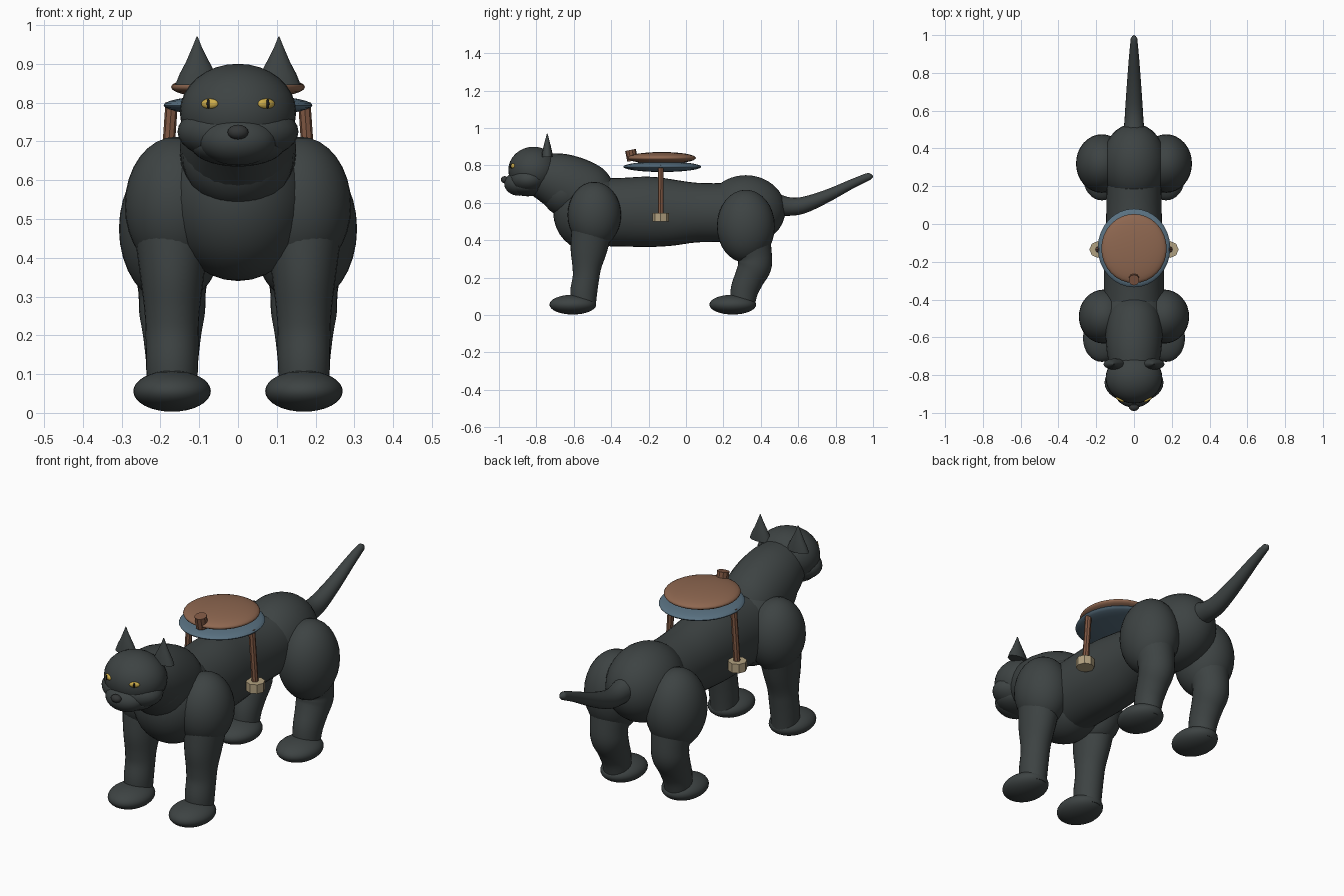
import bpy, bmesh, math
from mathutils import Vector, Matrix, Euler

if "Cube" in bpy.data.objects:
    bpy.data.objects.remove(bpy.data.objects["Cube"])


def material(name, rgb):
    m = bpy.data.materials.new(name)
    m.diffuse_color = (*rgb, 1)
    m.use_nodes = True
    m.node_tree.nodes["Principled BSDF"].inputs["Base Color"].default_value = m.diffuse_color
    return m


FUR = material("charcoal fur", (0.047, 0.056, 0.056))
NOSE = material("nose grey", (0.035, 0.038, 0.038))
GOLD = material("eye gold", (0.62, 0.42, 0.07))
BLACK = material("pupil black", (0.01, 0.01, 0.01))
LEATHER = material("saddle leather", (0.27, 0.135, 0.08))
STRAP = material("strap brown", (0.21, 0.095, 0.055))
BLUE = material("blanket blue", (0.10, 0.165, 0.22))
TAN = material("stirrup tan", (0.45, 0.36, 0.22))


def finish(bm, name, mat, angle=60):
    bmesh.ops.recalc_face_normals(bm, faces=bm.faces[:])
    me = bpy.data.meshes.new(name)
    bm.to_mesh(me)
    bm.free()
    me.materials.append(mat)
    ob = bpy.data.objects.new(name, me)
    bpy.context.collection.objects.link(ob)
    bpy.context.view_layer.objects.active = ob
    ob.select_set(True)
    if angle:
        bpy.ops.object.shade_smooth_by_angle(angle=math.radians(angle))
    ob.select_set(False)
    return ob


def ball(name, mat, loc, radii, rot=(0, 0, 0), seg=32):
    bm = bmesh.new()
    mtx = Matrix.LocRotScale(Vector(loc), Euler(rot), Vector(radii))
    bmesh.ops.create_uvsphere(bm, u_segments=seg, v_segments=seg // 2, radius=1, matrix=mtx)
    return finish(bm, name, mat)


def rod(name, mat, a, b, r, sides=8):
    a, b = Vector(a), Vector(b)
    bm = bmesh.new()
    rot = (b - a).to_track_quat('Z', 'Y')
    mtx = Matrix.LocRotScale((a + b) / 2, rot, Vector((1, 1, 1)))
    bmesh.ops.create_cone(bm, cap_ends=True, segments=sides, radius1=r, radius2=r,
                          depth=(b - a).length, matrix=mtx)
    return finish(bm, name, mat, 0)


def smooth_keys(keys, n=4):
    """Catmull-Rom interpolation of (y, z, side radius, normal radius)."""
    k = [Vector(p) for p in keys]
    k = [k[0]] + k + [k[-1]]
    out = []
    for i in range(1, len(k) - 2):
        for j in range(n):
            t = j / n
            p0, p1, p2, p3 = k[i - 1:i + 3]
            out.append(0.5 * (2 * p1 + (p2 - p0) * t + (2 * p0 - 5 * p1 + 4 * p2 - p3) * t ** 2
                              + (3 * p1 - p0 - 3 * p2 + p3) * t ** 3))
    return out + [k[-1]]


def tube(name, mat, x, keys, sides=28):
    """Loft elliptical rings along a path in a plane of constant x."""
    pts = smooth_keys(keys)
    bm = bmesh.new()
    rings = []
    for i, p in enumerate(pts):
        a, b = pts[max(i - 1, 0)], pts[min(i + 1, len(pts) - 1)]
        d = Vector((b[0] - a[0], b[1] - a[1])).normalized()
        ring = []
        for s in range(sides):
            t = 2 * math.pi * s / sides
            n = p[3] * math.sin(t)
            ring.append(bm.verts.new((x + p[2] * math.cos(t), p[0] - d.y * n, p[1] + d.x * n)))
        rings.append(ring)
    for r, q in zip(rings, rings[1:]):
        for s in range(sides):
            bm.faces.new((r[s], r[(s + 1) % sides], q[(s + 1) % sides], q[s]))
    bm.faces.new(rings[0])
    bm.faces.new(rings[-1])
    return finish(bm, name, mat)


def ear(name, side):
    """Thin curved triangular ear tapering to a point."""
    bm = bmesh.new()
    rings = []
    # height, inner x, outer x, half thickness
    for z, xi, xo, th in [(0.845, 0.045, 0.162, 0.030), (0.875, 0.058, 0.150, 0.026),
                          (0.905, 0.074, 0.134, 0.019), (0.94, 0.092, 0.119, 0.010),
                          (0.97, 0.104, 0.107, 0.002)]:
        c, h = (xi + xo) / 2, (xo - xi) / 2
        rings.append([bm.verts.new((side * (c + h * math.cos(t)), -0.742 + th * math.sin(t), z))
                      for t in [2 * math.pi * i / 12 for i in range(12)]])
    for r, q in zip(rings, rings[1:]):
        for i in range(12):
            bm.faces.new((r[i], r[(i + 1) % 12], q[(i + 1) % 12], q[i]))
    bm.faces.new(rings[0])
    bm.faces.new(rings[-1])
    finish(bm, name, FUR)


# Torso
tube("barrel", FUR, 0, [(-0.52, 0.55, 0.16, 0.18), (-0.35, 0.55, 0.160, 0.183),
                        (-0.2, 0.552, 0.158, 0.188), (-0.08, 0.548, 0.152, 0.178),
                        (0.05, 0.548, 0.147, 0.160), (0.18, 0.548, 0.145, 0.157),
                        (0.32, 0.55, 0.14, 0.16)], 36)
ball("chest", FUR, (0, -0.51, 0.55), (0.185, 0.2, 0.21))
ball("rump", FUR, (0, 0.32, 0.562), (0.17, 0.212, 0.186))

# Neck and head
tube("neck", FUR, 0, [(-0.44, 0.60, 0.12, 0.12), (-0.51, 0.635, 0.145, 0.16),
                      (-0.6, 0.68, 0.15, 0.165), (-0.69, 0.72, 0.142, 0.15),
                      (-0.78, 0.75, 0.12, 0.12)])
ball("throat", FUR, (0, -0.64, 0.665), (0.145, 0.135, 0.14))
ball("skull", FUR, (0, -0.815, 0.775), (0.15, 0.135, 0.125))
ball("cheeks", FUR, (0, -0.84, 0.725), (0.156, 0.105, 0.078))
ball("jaw", FUR, (0, -0.845, 0.69), (0.122, 0.10, 0.055))
ball("muzzle", FUR, (0, -0.892, 0.702), (0.10, 0.08, 0.064))
ball("nose", NOSE, (0, -0.97, 0.724), (0.027, 0.02, 0.019), seg=16)

# Tail
tube("tail", FUR, 0, [(0.44, 0.60, 0.065, 0.07), (0.53, 0.582, 0.052, 0.052),
                      (0.62, 0.586, 0.046, 0.045), (0.75, 0.635, 0.037, 0.034),
                      (0.88, 0.698, 0.027, 0.025), (0.965, 0.736, 0.019, 0.021),
                      (0.985, 0.741, 0.016, 0.017), (0.999, 0.744, 0.004, 0.005)], 20)

for side, tag in ((-1, "left"), (1, "right")):
    # Legs
    x = side * 0.17
    ball(f"{tag}_shoulder", FUR, (side * 0.16, -0.49, 0.535), (0.132, 0.143, 0.177))
    ball(f"{tag}_thigh", FUR, (side * 0.17, 0.32, 0.475), (0.137, 0.155, 0.195))
    tube(f"{tag}_front_leg", FUR, x, [(-0.50, 0.48, 0.10, 0.11), (-0.52, 0.35, 0.082, 0.098),
                                      (-0.53, 0.26, 0.071, 0.078), (-0.535, 0.20, 0.068, 0.071),
                                      (-0.547, 0.12, 0.067, 0.072), (-0.547, 0.04, 0.062, 0.064)])
    tube(f"{tag}_rear_leg", FUR, x, [(0.335, 0.42, 0.11, 0.12), (0.367, 0.32, 0.088, 0.093),
                                     (0.366, 0.26, 0.085, 0.09), (0.34, 0.20, 0.075, 0.08),
                                     (0.312, 0.13, 0.067, 0.074), (0.30, 0.04, 0.06, 0.064)])
    ball(f"{tag}_front_paw", FUR, (x, -0.605, 0.056), (0.1, 0.125, 0.053))
    ball(f"{tag}_rear_paw", FUR, (x, 0.25, 0.056), (0.1, 0.125, 0.053))

    # Ears and eyes
    ear(f"{tag}_ear", side)
    turn = (0, 0, side * math.radians(29))
    ball(f"{tag}_eye", GOLD, (side * 0.073, -0.928, 0.797), (0.025, 0.010, 0.0135), turn, 16)
    ball(f"{tag}_pupil", BLACK, (side * 0.0765, -0.936, 0.797), (0.0045, 0.004, 0.0125), turn, 12)

    # Stirrups
    rod(f"{tag}_strap", STRAP, (side * 0.171, -0.135, 0.80), (side * 0.190, -0.135, 0.53), 0.016)
    rod(f"{tag}_stirrup", TAN, (side * 0.192, -0.135, 0.50), (side * 0.192, -0.135, 0.545), 0.044)

# Saddle
ball("saddle_blanket", BLUE, (0, -0.127, 0.793), (0.192, 0.208, 0.028))
ball("saddle_seat", LEATHER, (0, -0.13, 0.840), (0.173, 0.183, 0.032))
rod("saddle_horn", STRAP, (0, -0.285, 0.825), (0, -0.297, 0.883), 0.029, 10)
